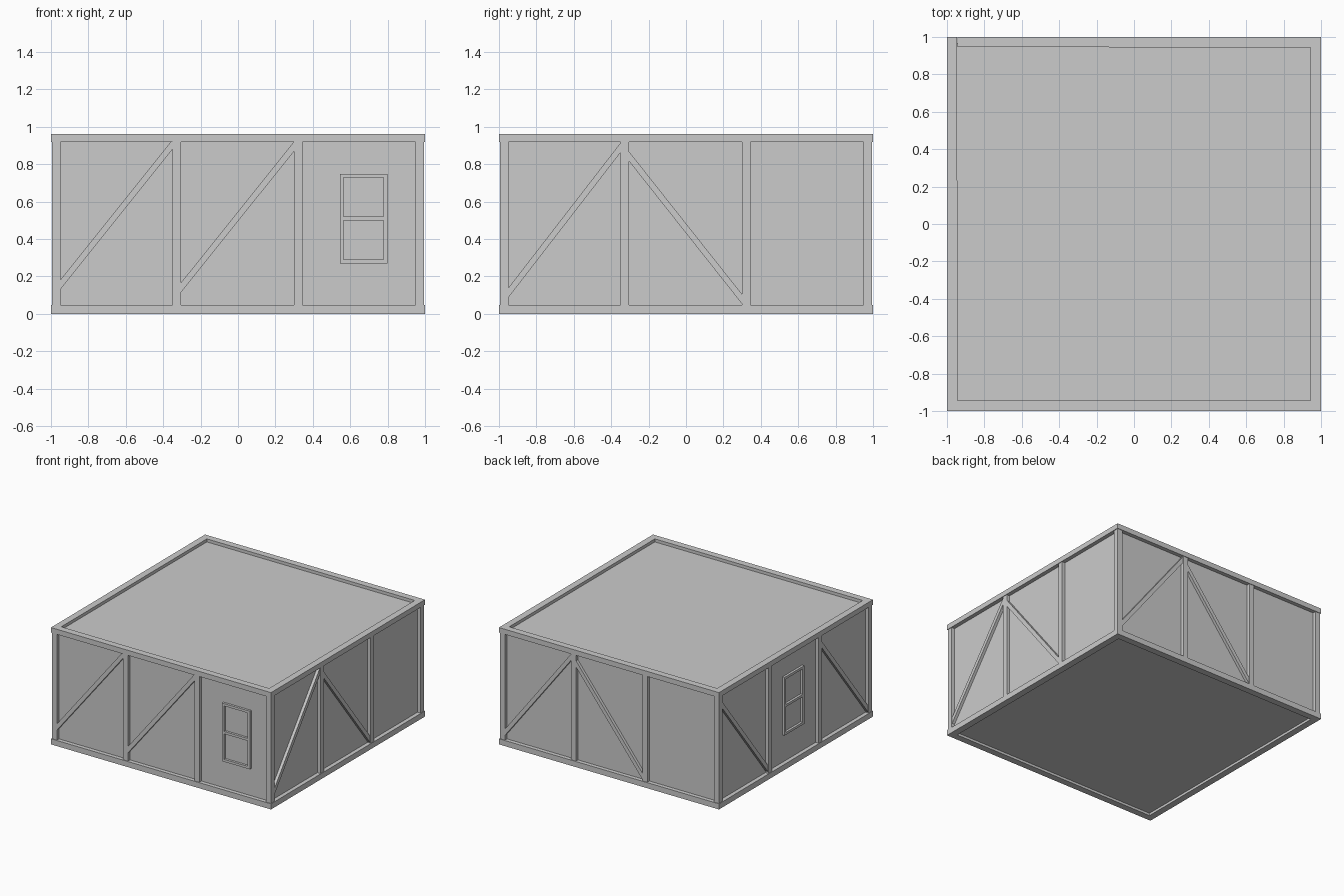
import bpy, bmesh
from math import pi
from mathutils import Matrix

if "Cube" in bpy.data.objects:
    bpy.data.objects.remove(bpy.data.objects["Cube"])

H = 0.96        # storey height
WALL = 0.967    # infill wall plane
POST = 0.995    # front plane of the posts
BRACE = 0.991   # front plane of the braces


def prism(name, pts, near, far, side):
    """Extrude a (u, z) outline between two depths on wall side 0-3
    (front, right, back, left)."""
    bm = bmesh.new()
    face = bm.faces.new([bm.verts.new((u, -far, z)) for u, z in pts])
    ext = bmesh.ops.extrude_face_region(bm, geom=[face])
    verts = [v for v in ext["geom"] if isinstance(v, bmesh.types.BMVert)]
    bmesh.ops.translate(bm, verts=verts, vec=(0, far - near, 0))
    bm.transform(Matrix.Rotation(side * pi / 2, 4, 'Z'))
    bmesh.ops.recalc_face_normals(bm, faces=bm.faces[:])
    mesh = bpy.data.meshes.new(name)
    bm.to_mesh(mesh)
    bm.free()
    ob = bpy.data.objects.new(name, mesh)
    bpy.context.collection.objects.link(ob)
    return ob


def bar(name, u0, u1, z0, z1, near, far, side):
    return prism(name, [(u0, z0), (u1, z0), (u1, z1), (u0, z1)], near, far, side)


def brace(u0, z0, u1, z1, side):
    """Diagonal with a vertical thickness t, ends tucked into the posts."""
    t, e = 0.026, 0.008
    s = (z1 - z0) / (u1 - u0) * e
    u0, z0, u1, z1 = u0 - e, z0 - s, u1 + e, z1 + s
    prism("brace", [(u0, z0 - t), (u1, z1 - t), (u1, z1 + t), (u0, z0 + t)],
          0.95, BRACE, side)


def window(uc, side):
    w, zb, zt, f = 0.127, 0.27, 0.748, 0.02
    n, d = 0.95, 0.986
    bar("window_stile", uc - w, uc - w + f, zb, zt, n, d, side)
    bar("window_stile", uc + w - f, uc + w, zb, zt, n, d, side)
    for z in (zb, (zb + zt - f) / 2, zt - f):
        bar("window_rail", uc - w + f, uc + w - f, z, z + f, n, d, side)


# infill walls with recessed top and bottom
bar("infill_walls", -WALL, WALL, 0.02, 0.935, -WALL, WALL, 0)

# rails and posts shared by every side
for k in range(4):
    bar("bottom_rail", -1, 0.945, 0, 0.046, 0.945, 1, k)
    bar("top_rail", -1, 0.945, 0.918, H, 0.945, 1, k)
    bar("corner_post", -POST, -0.95, 0.046, 0.918, 0.95, POST, k)
    bar("wall_post", -0.35, -0.305, 0.046, 0.918, 0.95, POST, k)
    bar("wall_post", 0.30, 0.345, 0.046, 0.918, 0.95, POST, k)

# front: two rising braces and a window
brace(-0.95, 0.155, -0.35, 0.905, 0)
brace(-0.305, 0.14, 0.30, 0.895, 0)
window(0.672, 0)

# right and back: inverted V braces
for k in (1, 2):
    brace(-0.95, 0.112, -0.35, 0.888, k)
    brace(-0.305, 0.842, 0.30, 0.078, k)

# left: falling braces either side of a central window
brace(-0.95, 0.842, -0.35, 0.085, 3)
brace(0.345, 0.842, 0.95, 0.078, 3)
window(0.0, 3)
